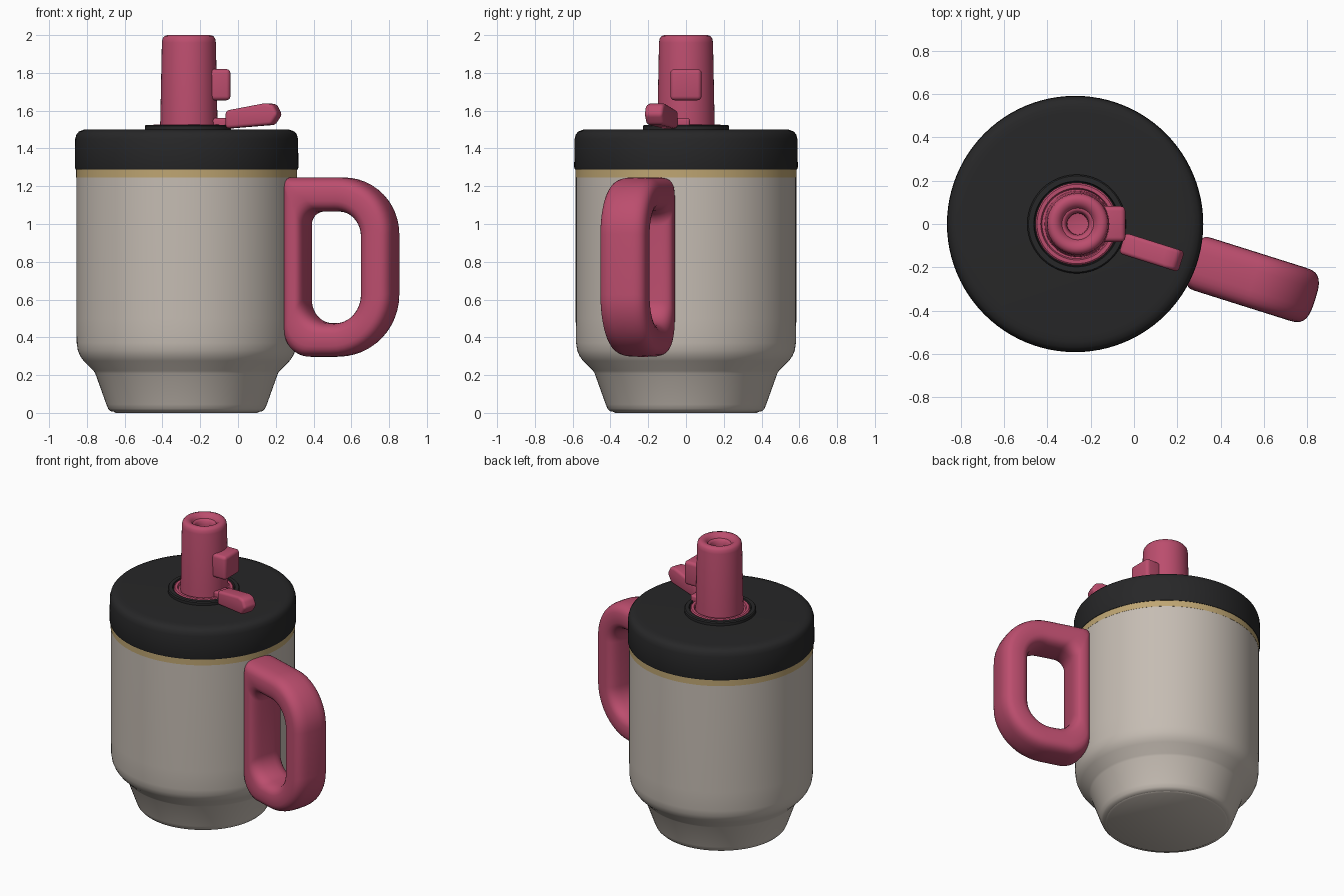
import bpy, bmesh, math
from mathutils import Vector, Matrix

if "Cube" in bpy.data.objects:
    bpy.data.objects.remove(bpy.data.objects["Cube"])

CX = -0.272                      # axis of the cup
ANG = math.radians(-17.5)        # direction the handle points


def material(name, rgb):
    m = bpy.data.materials.new(name)
    m.diffuse_color = (*rgb, 1)
    m.use_nodes = True
    m.node_tree.nodes["Principled BSDF"].inputs["Base Color"].default_value = m.diffuse_color
    return m


CREAM = material("warm_cream", (0.56, 0.505, 0.45))
BLACK = material("charcoal", (0.02, 0.02, 0.021))
PINK = material("raspberry", (0.50, 0.075, 0.155))
GOLD = material("gold", (0.52, 0.38, 0.17))


def finish(bm, name, mat, angle=35):
    bmesh.ops.recalc_face_normals(bm, faces=bm.faces)
    me = bpy.data.meshes.new(name)
    bm.to_mesh(me)
    bm.free()
    me.materials.append(mat)
    ob = bpy.data.objects.new(name, me)
    bpy.context.collection.objects.link(ob)
    bpy.ops.object.select_all(action='DESELECT')
    ob.select_set(True)
    bpy.context.view_layer.objects.active = ob
    bpy.ops.object.shade_smooth_by_angle(angle=math.radians(angle))
    return ob


def lathe(name, profile, mat, x=CX, n=96, angle=35):
    """Spin a (radius, z) profile about a vertical axis."""
    bm = bmesh.new()
    rings = []
    for r, z in profile:
        if r == 0:
            rings.append([bm.verts.new((x, 0, z))] * n)
        else:
            rings.append([bm.verts.new((x + r * math.cos(2 * math.pi * i / n),
                                        r * math.sin(2 * math.pi * i / n), z)) for i in range(n)])
    for a, b in zip(rings, rings[1:]):
        for i in range(n):
            j = (i + 1) % n
            bm.faces.new(list(dict.fromkeys((a[i], a[j], b[j], b[i]))))
    return finish(bm, name, mat, angle)


def rounded_rect(u0, u1, z0, z1, radii, steps=12):
    """Outline with its own radius at top-right, top-left, bottom-left, bottom-right."""
    pts = []
    for k, (u, z, su, sz) in enumerate(((u1, z1, -1, -1), (u0, z1, 1, -1),
                                        (u0, z0, 1, 1), (u1, z0, -1, 1))):
        r = radii[k]
        for s in range(steps + 1):
            a = math.pi / 2 * (k + s / steps)
            pts.append(Vector((u + su * r + r * math.cos(a), z + sz * r + r * math.sin(a))))
    return pts


def power(v, p):
    return math.copysign(abs(v) ** p, v)


def rounded_solid(name, outline, width, bevel, mat, matrix):
    """Extrude an outline in (x, z) to a width along y, then round its edges."""
    bm = bmesh.new()
    f = bm.faces.new([bm.verts.new((u, -width / 2, z)) for u, z in outline])
    ext = bmesh.ops.extrude_face_region(bm, geom=[f])
    moved = [v for v in ext['geom'] if isinstance(v, bmesh.types.BMVert)]
    bmesh.ops.translate(bm, verts=moved, vec=(0, width, 0))
    bmesh.ops.recalc_face_normals(bm, faces=bm.faces)
    bmesh.ops.bevel(bm, geom=bm.edges[:], offset=bevel, segments=4, profile=0.5, affect='EDGES')
    bmesh.ops.transform(bm, matrix=matrix, verts=bm.verts)
    return finish(bm, name, mat, 40)


# Cup body with stepped foot
lathe("cup_body", [(0, 0.005), (0.38, 0.005), (0.402, 0.009), (0.415, 0.022), (0.425, 0.045),
                   (0.484, 0.21), (0.492, 0.222), (0.545, 0.275), (0.563, 0.30), (0.576, 0.33),
                   (0.582, 0.37), (0.584, 0.5), (0.584, 1.25), (0, 1.25)], CREAM)
lathe("foot_base", [(0, 0), (0.375, 0), (0.385, 0.006), (0, 0.006)], CREAM)

# Gold trim ring
lathe("trim_ring", [(0, 1.246), (0.585, 1.246), (0.585, 1.295), (0, 1.295)], GOLD)

# Lid and raised collar
lathe("lid", [(0, 1.288), (0.588, 1.288), (0.592, 1.30), (0.59, 1.45), (0.583, 1.475),
              (0.57, 1.49), (0.545, 1.499), (0.51, 1.50), (0, 1.50)], BLACK)
lathe("lid_collar", [(0, 1.495), (0.228, 1.495), (0.228, 1.518), (0.222, 1.525), (0.198, 1.525),
                     (0.194, 1.508), (0, 1.508)], BLACK, -0.265)
lathe("spout_flange", [(0, 1.50), (0.19, 1.50), (0.19, 1.52), (0.183, 1.526), (0.166, 1.526),
                       (0.16, 1.512), (0, 1.512)], PINK, -0.265, 64)

# Spout with a dished mouth and drinking hole
lathe("spout", [(0, 1.50), (0.153, 1.50), (0.151, 1.56), (0.143, 1.96), (0.139, 1.982), (0.129, 1.995),
                (0.113, 2.0), (0.095, 1.996), (0.081, 1.985), (0.073, 1.972), (0.065, 1.972),
                (0.056, 1.962), (0.05, 1.94), (0.048, 1.86), (0, 1.85)], PINK, -0.26, 64, 50)

# Catch tab on the spout
tab = [(-0.16, 1.655), (-0.04, 1.655), (-0.04, 1.82), (-0.16, 1.82)]
rounded_solid("spout_tab", tab, 0.165, 0.022, PINK, Matrix.Identity(4))

# Flip lever on the lid
lever = [(0.0, 1.505), (0.255, 1.525), (0.292, 1.58), (0.265, 1.632), (0.22, 1.64), (0.0, 1.60)]
rounded_solid("lid_lever", lever, 0.10, 0.018, PINK,
              Matrix.Translation((-0.055, -0.088, 0)) @ Matrix.Rotation(ANG, 4, 'Z'))
# Hinge linking lever and flange
hinge = [(-0.14, 1.50), (-0.045, 1.50), (-0.045, 1.56), (-0.14, 1.56)]
rounded_solid("lever_hinge", hinge, 0.10, 0.012, PINK, Matrix.Translation((0, -0.03, 0)))

# D-shaped handle: rounded section swept between an outer and an inner outline
outer = rounded_rect(0.562, 1.163, 0.297, 1.247, (0.30, 0.025, 0.13, 0.33))
inner = rounded_rect(0.675, 0.985, 0.475, 1.065, (0.13, 0.08, 0.13, 0.15))
rot = Matrix.Translation((CX, 0, 0)) @ Matrix.Rotation(ANG, 4, 'Z')
bm = bmesh.new()
SEG = 28
loops = []
for o, i in zip(outer, inner):
    loop = []
    for k in range(SEG):
        a = 2 * math.pi * k / SEG
        p = (o + i) / 2 + (o - i) / 2 * power(math.cos(a), 0.65)
        loop.append(bm.verts.new(rot @ Vector((p.x, 0.128 * power(math.sin(a), 0.65), p.y))))
    loops.append(loop)
for n, a in enumerate(loops):
    b = loops[(n + 1) % len(loops)]
    for k in range(SEG):
        j = (k + 1) % SEG
        bm.faces.new((a[k], a[j], b[j], b[k]))
finish(bm, "handle", PINK, 50)
